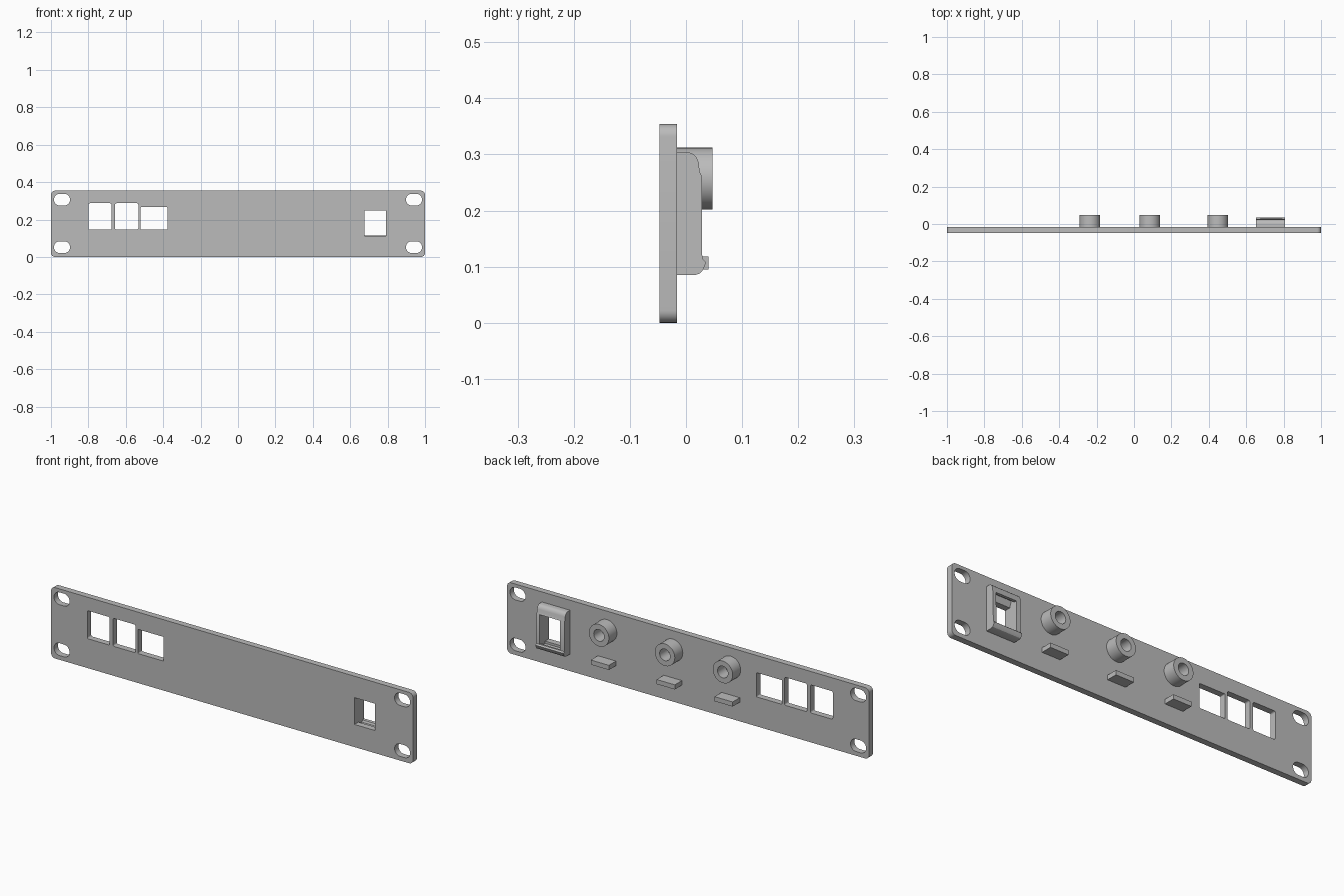
import bpy, bmesh
from math import cos, sin, pi
from mathutils import Euler, Matrix, Vector

cube = bpy.data.objects.get("Cube")
if cube:
    bpy.data.objects.remove(cube, do_unlink=True)

GREY = (0.5, 0.5, 0.5, 1)
grey = bpy.data.materials.new("plain grey")
grey.use_nodes = True
grey.diffuse_color = GREY
grey.node_tree.nodes["Principled BSDF"].inputs["Base Color"].default_value = GREY


def rounded(x0, x1, z0, z1, r, n=8):
    """Outline of a rectangle with round corners."""
    corners = [(x1 - r, z1 - r), (x0 + r, z1 - r), (x0 + r, z0 + r), (x1 - r, z0 + r)]
    return [(cx + r * cos((q + i / n) * pi / 2), cz + r * sin((q + i / n) * pi / 2))
            for q, (cx, cz) in enumerate(corners) for i in range(n + 1)]


def box(x0, x1, z0, z1):
    return [(x0, z0), (x1, z0), (x1, z1), (x0, z1)]


def circle(x, z, r, n=48):
    return [(x + r * cos(2 * pi * i / n), z + r * sin(2 * pi * i / n)) for i in range(n)]


def prism(name, outlines, a, b, axis="Y"):
    """Extrude an outline (further outlines are holes) from a to b along an axis."""
    curve = bpy.data.curves.new(name, "CURVE")
    curve.dimensions, curve.fill_mode = "2D", "BOTH"
    curve.extrude = (b - a) / 2
    for pts in outlines:
        spline = curve.splines.new("POLY")
        spline.points.add(len(pts) - 1)
        for p, (u, v) in zip(spline.points, pts):
            p.co = (u, v, 0, 1)
        spline.use_cyclic_u = True
    temp = bpy.data.objects.new(name + " curve", curve)
    mesh = bpy.data.meshes.new_from_object(temp)
    bpy.data.objects.remove(temp)
    bpy.data.curves.remove(curve)

    mid = (a + b) / 2
    turn = Euler((pi / 2, 0, pi / 2 if axis == "X" else 0)).to_matrix().to_4x4()
    shift = Vector((mid, 0, 0)) if axis == "X" else Vector((0, mid, 0))
    mesh.transform(Matrix.Translation(shift) @ turn)
    bm = bmesh.new()
    bm.from_mesh(mesh)
    bmesh.ops.remove_doubles(bm, verts=bm.verts, dist=1e-5)
    bmesh.ops.recalc_face_normals(bm, faces=bm.faces)
    bm.to_mesh(mesh)
    bm.free()
    mesh.materials.clear()
    mesh.materials.append(grey)

    obj = bpy.data.objects.new(name, mesh)
    bpy.context.collection.objects.link(obj)
    bpy.ops.object.select_all(action="DESELECT")
    obj.select_set(True)
    bpy.context.view_layer.objects.active = obj
    bpy.ops.object.shade_smooth_by_angle()
    return obj


FRONT, BACK = -0.047, -0.016

# Panel with mounting slots, three windows and the socket opening
slots = [rounded(sx * 0.941 - 0.043, sx * 0.941 + 0.043, z - 0.031, z + 0.031, 0.0305)
         for sx in (-1, 1) for z in (0.052, 0.306)]
windows = [rounded(-0.80, -0.676, 0.147, 0.287, 0.008),
           rounded(-0.658, -0.533, 0.147, 0.287, 0.008),
           rounded(-0.52, -0.378, 0.147, 0.268, 0.004)]
SX0, SX1 = 0.677, 0.79
prism("panel", [rounded(-1, 1, 0, 0.354, 0.022)] + slots + windows
      + [box(SX0, SX1, 0.113, 0.247)], FRONT, BACK)

# Hollow round bosses, each with a small support ledge below
for i, x in enumerate((-0.236, 0.084, 0.448), 1):
    prism(f"boss_{i}", [circle(x, 0.257, 0.055), circle(x, 0.257, 0.029)], BACK, 0.047)
    prism(f"ledge_{i}", [box(x - 0.05, x + 0.05, 0.095, 0.118)], BACK, 0.04)

# Socket holder: side walls, then the lipped bars above and below the opening
top_outer = [(0.028, 0.262), (0.024, 0.27), (0.023, 0.285), (0.018, 0.296),
             (0.011, 0.302), (0.003, 0.304), (BACK, 0.304)]
bottom_outer = [(BACK, 0.085), (0.016, 0.085), (0.025, 0.088), (0.031, 0.095),
                (0.036, 0.108), (0.029, 0.114)]
for side, x0, x1 in (("right", 0.652, SX0), ("left", SX1, 0.807)):
    prism(f"socket_wall_{side}", [bottom_outer + top_outer], x0, x1, "X")
prism("socket_top_bar", [top_outer + [(BACK, 0.25), (-0.006, 0.276), (0.01, 0.276),
                                      (0.014, 0.262)]], SX0, SX1, "X")
prism("socket_bottom_bar", [bottom_outer + [(0.016, 0.112), (0.012, 0.102),
                                            (BACK, 0.102)]], SX0, SX1, "X")
